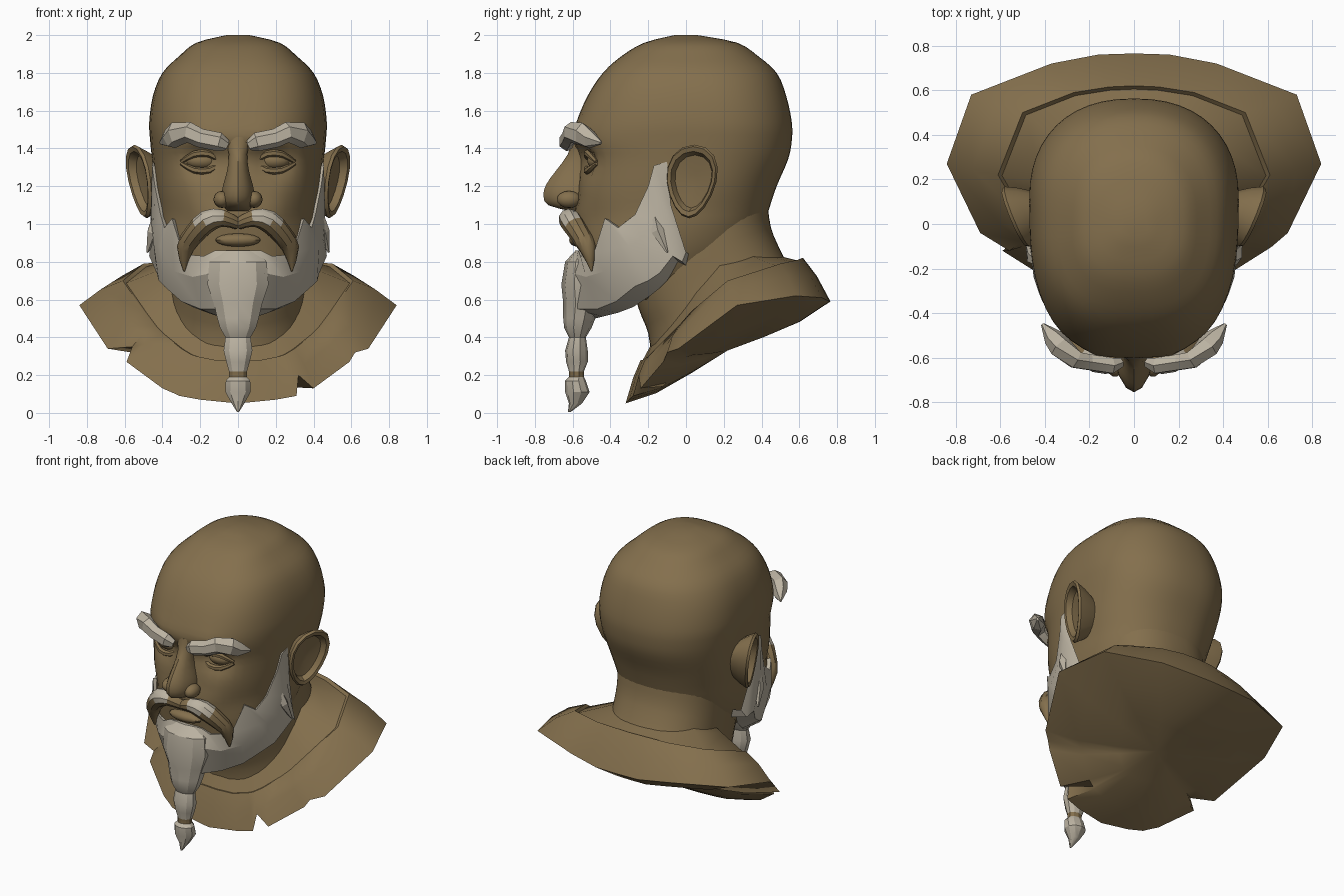
import bpy, bmesh, math
from mathutils import Vector

if "Cube" in bpy.data.objects:
    bpy.data.objects.remove(bpy.data.objects["Cube"])


def material(name, rgb):
    m = bpy.data.materials.new(name)
    m.use_nodes = True
    m.diffuse_color = (*rgb, 1)
    m.node_tree.nodes["Principled BSDF"].inputs["Base Color"].default_value = (*rgb, 1)
    return m


SKIN = material("warm brown", (.23, .16, .074))
HAIR = material("pale grey", (.5, .45, .36))


def make(name, rings, mats, closed=True, caps=True, angle=35, rule=None):
    """Skin a list of equally long point rings into one object."""
    bm = bmesh.new()
    rows = [[bm.verts.new(p) for p in ring] for ring in rings]
    n = len(rows[0])
    for a, b in zip(rows, rows[1:]):
        for i in range(n if closed else n - 1):
            j = (i + 1) % n
            bm.faces.new((a[i], a[j], b[j], b[i]))
    if caps:
        bm.faces.new(rows[0])
        bm.faces.new(rows[-1])
    bmesh.ops.remove_doubles(bm, verts=bm.verts, dist=.0005)
    bmesh.ops.recalc_face_normals(bm, faces=bm.faces)
    if rule:
        for f in bm.faces:
            f.material_index = rule(f)
    mesh = bpy.data.meshes.new(name)
    bm.to_mesh(mesh)
    bm.free()
    for m in mats:
        mesh.materials.append(m)
    ob = bpy.data.objects.new(name, mesh)
    bpy.context.collection.objects.link(ob)
    bpy.ops.object.select_all(action="DESELECT")
    ob.select_set(True)
    bpy.context.view_layer.objects.active = ob
    bpy.ops.object.shade_smooth_by_angle(angle=math.radians(angle))


def spline(rows, steps):
    """Catmull-Rom interpolation of rows of numbers."""
    out = []
    for i in range(len(rows) - 1):
        p = [rows[max(0, min(len(rows) - 1, i + k))] for k in (-1, 0, 1, 2)]
        for s in range(steps):
            t = s / steps
            out.append([b + t / 2 * (c - a + t * (2 * a - 5 * b + 4 * c - d + t * (3 * (b - c) + d - a)))
                        for a, b, c, d in zip(*p)])
    return out + [list(rows[-1])]


def oval(front, back, mid, half, n=48, power=2.3, front_power=2.3):
    """Ring through a front and a back (y, z) point, widest at y = mid."""
    ring = []
    for i in range(n):
        a = math.tau * i / n
        s, c = math.sin(a), math.cos(a)
        e = 2 / (front_power if c > 0 else power)
        x = half * math.copysign(abs(s) ** e, s)
        y = mid + abs(c) ** e * ((front[0] if c > 0 else back[0]) - mid)
        t = (y - front[0]) / (back[0] - front[0])
        ring.append(Vector((x, y, front[1] + t * (back[1] - front[1]))))
    return ring


def sweep(name, path, mats, n=6, flat=1, angle=35, rule=None, steps=2):
    """Tapered tube along (x, y, z, radius) points."""
    pts = spline(path, steps)
    rings = []
    for i, p in enumerate(pts):
        a, b = pts[max(i - 1, 0)], pts[min(i + 1, len(pts) - 1)]
        d = (Vector(b[:3]) - Vector(a[:3])).normalized()
        u = d.cross(Vector((0, 1, 0))).normalized()
        v = d.cross(u)
        rings.append([Vector(p[:3]) + p[3] * (u * math.cos(k * math.tau / n) + v * flat * math.sin(k * math.tau / n))
                      for k in range(n)])
    make(name, rings, mats, angle=angle, rule=rule)


def blob(name, centre, size, mat):
    rings = []
    for j in range(9):
        a = math.pi * (j + .02) / 8.04
        rings.append([Vector((centre[0] + size[0] * math.sin(a) * math.cos(k * math.tau / 14),
                              centre[1] + size[1] * math.sin(a) * math.sin(k * math.tau / 14),
                              centre[2] + size[2] * math.cos(a))) for k in range(14)])
    make(name, rings, [mat])


def flip(path, s):
    return [(s * p[0], *p[1:]) for p in path]


# Head: z, front, back, widest y, half width
skull = [(2, -.06, .06, 0, .06), (1.96, -.22, .27, .02, .22), (1.89, -.34, .38, .03, .31),
         (1.8, -.44, .48, .05, .4), (1.68, -.52, .53, .08, .45), (1.54, -.58, .56, .1, .47),
         (1.44, -.6, .56, .1, .465), (1.34, -.57, .54, .08, .455), (1.2, -.57, .48, .04, .44),
         (1.08, -.59, .44, 0, .42), (.98, -.58, .41, -.05, .41), (.85, -.56, .36, -.12, .38),
         (.7, -.54, .2, -.16, .31), (.6, -.48, .05, -.2, .2)]
# Facial sculpting: x, z, radius, depth pushed in
dents = [(.19, 1.35, .09, .07), (.17, 1.46, .07, -.02), (.24, 1.22, .09, -.01),
         (.33, 1.03, .1, .03), (.12, 1.12, .05, .01)]
head = [oval((f, z), (b, z), m, h, front_power=2.7) for z, f, b, m, h in spline(skull, 3)]
for ring in head:
    for p in ring:
        if p.y < -.15:
            p.y += sum(d * math.exp(-((abs(p.x) - x) ** 2 + (p.z - z) ** 2) / (r * r)) for x, z, r, d in dents)
make("head", head, [SKIN])

# Neck: front point, back point, half width
neck = [(-.3, 1, .43, 1.12, .36), (-.3, .75, .45, .98, .36), (-.25, .55, .5, .86, .36),
        (-.2, .42, .54, .78, .37), (-.18, .25, .55, .7, .38)]
make("neck", [oval((a, b), (c, d), (a + c) / 2 + .05, h) for a, b, c, d, h in spline(neck, 3)], [SKIN])

# Garment collar: outer hem and upper edge from front to back
hem = [(0, -.32, .05), (.2, -.3, .07), (.31, -.28, .09), (.33, -.27, .1), (.4, -.24, .13), (.59, -.12, .27),
       (.62, -.1, .32), (.69, -.04, .34), (.84, .27, .57), (.73, .58, .62), (.37, .72, .61), (.16, .76, .59),
       (0, .765, .59)]
edge = [(0, -.24, .28), (.12, -.23, .28), (.22, -.2, .3), (.25, -.19, .31), (.3, -.16, .34), (.4, -.08, .42),
        (.44, -.04, .46), (.5, .03, .54), (.61, .22, .7), (.5, .5, .79), (.27, .59, .81), (.11, .615, .82),
        (0, .62, .82)]


def full(half):
    return [Vector(p) for p in half] + [Vector((-p[0], p[1], p[2])) for p in half[-2:0:-1]]


def toward(ring, point, t, lift):
    return [p.lerp(point, t) + Vector((0, 0, lift)) for p in ring]


outer, upper = full(hem), full(edge)
base, core = Vector((0, .22, .33)), Vector((0, .12, .66))
under = toward(outer, base, .3, -.03)
belly = toward(outer, base, .65, -.02)
outer[3] = Vector((.32, -.25, .2))      # torn notches in the hem
outer[-6] = Vector((-.56, -.12, .35))
middle = [p.lerp(q, .5) + Vector((0, 0, .02)) for p, q in zip(outer, upper)]
make("collar", [[base] * len(outer), belly, under, outer, middle, upper, toward(upper, core, .03, -.012),
                toward(upper, core, .32, .07), toward(upper, core, .6, .15)], [SKIN], caps=False, angle=50)

# Nose: z, front, half width
bridge = [(1.46, -.6, .07), (1.37, -.625, .05), (1.28, -.69, .06), (1.21, -.74, .08),
          (1.15, -.755, .09), (1.1, -.73, .08), (1.07, -.62, .06)]
make("nose", [oval((f, z), (-.45, z), -.57, h, 14, 1.8, 1.8) for z, f, h in spline(bridge, 2)], [SKIN])
blob("lower_lip", (0, -.575, .915), (.12, .045, .035), SKIN)

# Beard columns from chin to sideburn: top, bulge, lower edge, underside
columns = [((0, -.58, .86), (0, -.64, .74), (0, -.64, .55), (0, -.48, .5)),
           ((.12, -.57, .86), (.14, -.6, .74), (.11, -.59, .55), (.1, -.44, .51)),
           ((.18, -.56, .83), (.24, -.53, .72), (.2, -.47, .55), (.16, -.36, .53)),
           ((.29, -.49, .84), (.34, -.43, .75), (.3, -.37, .59), (.24, -.28, .56)),
           ((.35, -.43, 1.03), (.41, -.35, .88), (.39, -.27, .67), (.3, -.19, .62)),
           ((.39, -.36, .98), (.43, -.3, .88), (.42, -.2, .7), (.31, -.14, .66)),
           ((.41, -.27, 1.05), (.45, -.24, .92), (.43, -.14, .74), (.32, -.1, .7)),
           ((.44, -.2, 1.2), (.46, -.16, 1.02), (.47, -.07, .83), (.35, -.04, .8)),
           ((.455, -.17, 1.31), (.46, -.13, 1.12), (.45, -.02, .8), (.34, 0, .78)),
           ((.45, -.1, 1.33), (.45, -.08, 1.1), (.42, 0, .85), (.34, .02, .84))]


def column(col, s):
    pts = [Vector((s * x, y, z)) for x, y, z in col]
    root = Vector((pts[0].x * .85, pts[0].y * .85, pts[0].z - .02))
    return [root, *pts]


beard = [column(c, -1) for c in columns[:0:-1]] + [column(c, 1) for c in columns]
make("beard", beard, [HAIR], closed=False, caps=False, angle=25)

# Chin lock running into a braid: z, front, back, half width, with a tie near its end
braid = [(.86, -.585, -.5, .1), (.8, -.64, -.48, .16), (.68, -.66, -.46, .17), (.58, -.65, -.46, .135),
         (.5, -.65, -.48, .115), (.45, -.645, -.5, .1), (.4, -.62, -.53, .07),
         (.33, -.64, -.52, .08), (.27, -.635, -.52, .065), (.22, -.62, -.54, .05), (.19, -.62, -.54, .05),
         (.17, -.64, -.53, .068), (.11, -.64, -.51, .07), (.05, -.62, -.55, .035), (.005, -.625, -.61, .006)]
make("braid", [oval((f, z), (b, z), (f + b) / 2, h, 10, 2, 2) for z, f, b, h in braid], [HAIR, SKIN], angle=25,
     rule=lambda f: int(.19 < f.calc_center_median().z < .22))

for s, side in ((1, "left"), (-1, "right")):
    # Loose lock at the back of the jaw
    sweep(f"{side}_jaw_lock", flip([(.43, -.17, 1.06, .02), (.45, -.15, .96, .035), (.48, -.1, .85, .006)], s),
          [HAIR], n=5, angle=20, steps=1)
    # Moustache: pale upper hair, darker lower edge and tail
    sweep(f"{side}_moustache", flip([(0, -.6, 1, .03), (.08, -.625, 1.03, .045), (.16, -.61, 1.015, .06),
          (.23, -.565, .95, .055), (.28, -.52, .87, .045), (.285, -.5, .75, .004)], s), [SKIN, HAIR], n=10,
          rule=lambda f: int(f.normal.z > -.15 and f.normal.y < .3 and .09 < abs(f.calc_center_median().x) < .23))
    # Eyebrow
    sweep(f"{side}_eyebrow", flip([(.06, -.62, 1.415, .03), (.1, -.635, 1.435, .05), (.2, -.62, 1.455, .05),
          (.26, -.61, 1.485, .055), (.33, -.55, 1.475, .065), (.36, -.51, 1.45, .055), (.41, -.45, 1.43, .01)], s),
          [HAIR], n=6, flat=.8, angle=15, steps=1)
    # Eye and lids
    blob(f"{side}_eye", (s * .19, -.46, 1.335), (.09, .065, .05), SKIN)
    for part, mid, end in (("upper_lid", 1.37, 1.33), ("lower_lid", 1.285, 1.32)):
        sweep(f"{side}_{part}", flip([(.09, -.51, end, .01), (.15, -.525, mid, .018), (.23, -.515, mid, .018),
              (.3, -.475, end, .01)], s), [SKIN])
    blob(f"{side}_nostril", (s * .085, -.62, 1.13), (.045, .065, .045), SKIN)
    # Ear: scaled outlines from the root round the rim into the bowl
    rings = []
    for scale, out in ((.55, -.12), (.85, -.05), (1, 0), (.95, .015), (.82, .01), (.72, -.025), (.2, -.035)):
        ring = []
        for k in range(16):
            a = math.tau * k / 16
            v = math.sin(a)
            y = .155 * scale * math.cos(a) * (.85 + .2 * v)
            z = .195 * scale * v
            ring.append(Vector((s * (.515 + .4 * y + .17 * z + out), .03 + y + .07 * z - out * .3, 1.225 + z)))
        rings.append(ring)
    make(f"{side}_ear", rings, [SKIN])
